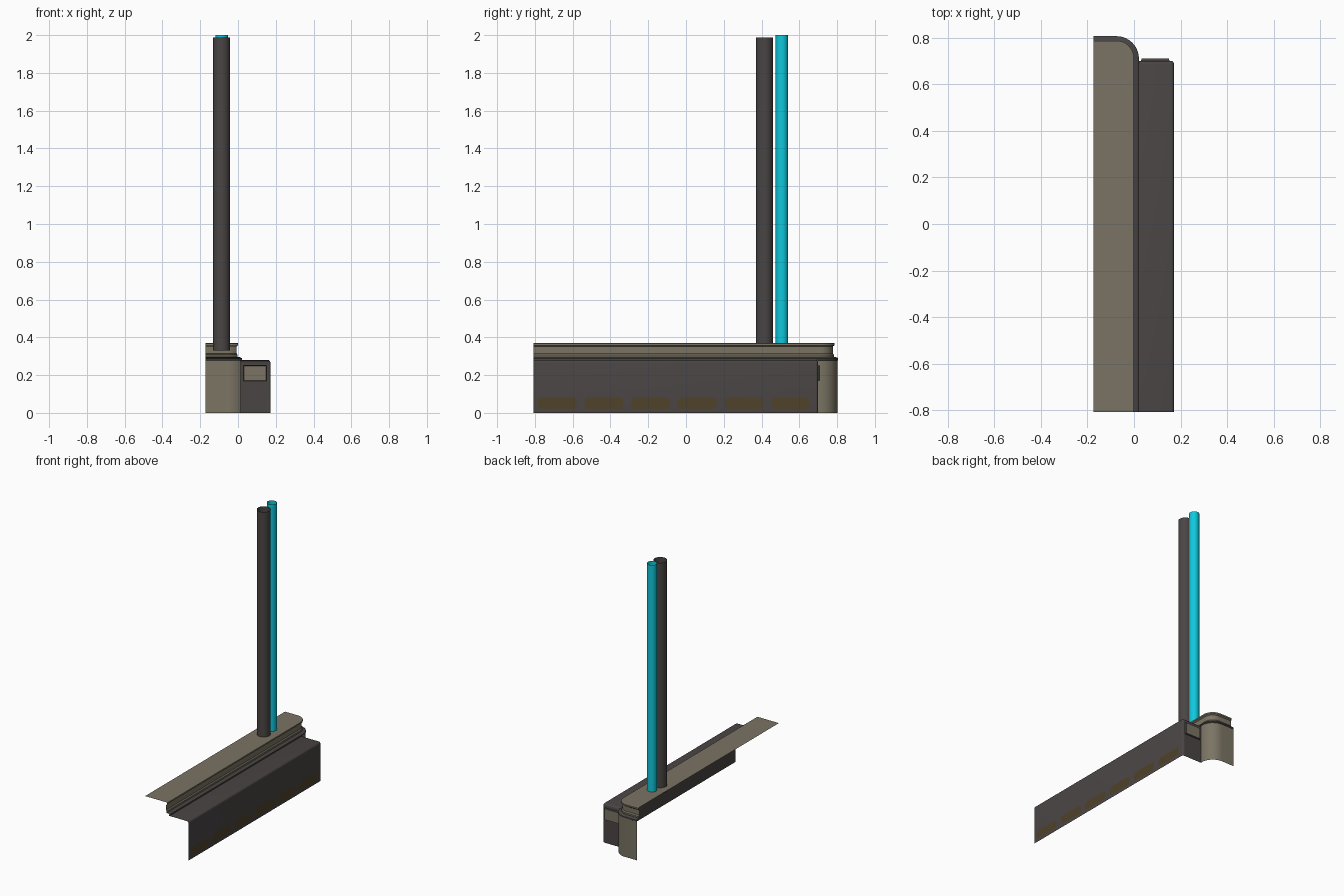
import bpy, bmesh, math
from mathutils import Vector, Matrix

if "Cube" in bpy.data.objects:
    bpy.data.objects.remove(bpy.data.objects["Cube"])


def material(name, rgb):
    m = bpy.data.materials.new(name)
    m.diffuse_color = (*rgb, 1)
    m.use_nodes = True
    m.node_tree.nodes["Principled BSDF"].inputs["Base Color"].default_value = m.diffuse_color
    return m


OLIVE = material("olive_grey", (0.195, 0.175, 0.125))
DARK = material("dark_grey", (0.068, 0.060, 0.058))
CYAN = material("cyan", (0.005, 0.58, 0.72))
BROWN = material("brown", (0.078, 0.054, 0.022))
LEFT, FRONT = -0.173, -0.807


def finish(name, bm, mats, angle=35):
    me = bpy.data.meshes.new(name)
    bm.to_mesh(me)
    bm.free()
    ob = bpy.data.objects.new(name, me)
    bpy.context.collection.objects.link(ob)
    for m in mats:
        me.materials.append(m)
    bpy.ops.object.select_all(action='DESELECT')
    ob.select_set(True)
    bpy.context.view_layer.objects.active = ob
    bpy.ops.object.shade_smooth_by_angle(angle=math.radians(angle))
    return ob


def path(d, start=FRONT):
    """Right edge, rounded back corner and back edge, pushed out by d."""
    r = 0.075 + d
    pts = [(d, start)]
    for k in range(11):
        a = math.radians(9 * k)
        pts.append((-0.075 + r * math.cos(a), 0.71 + r * math.sin(a)))
    return pts + [(LEFT, 0.785 + d)]


def sweep(name, profile, mats, start=FRONT, dark_from=99):
    bm = bmesh.new()
    rings = [[bm.verts.new((x, y, z)) for x, y in path(d, start)] for d, z in profile]
    for j, (a, b) in enumerate(zip(rings, rings[1:])):
        for i in range(len(a) - 1):
            f = bm.faces.new((a[i], b[i], b[i + 1], a[i + 1]))
            f.material_index = int(j >= dark_from)
    return finish(name, bm, mats)


# Moulded rim: lip, recessed band and dark ledge
sweep("rim_moulding",
      [(-0.004, 0.371), (0.001, 0.368), (0.001, 0.358), (-0.008, 0.351), (-0.008, 0.315),
       (-0.002, 0.307), (-0.002, 0.296), (0.014, 0.294), (0.021, 0.289), (0.021, 0.28),
       (0.018, 0.278)], [OLIVE, DARK], dark_from=6)

# Rounded wall below the rim at the back
sweep("back_wall", [(0.018, 0.278), (0.018, 0)], [OLIVE], start=0.70)

# Flat top plate
bm = bmesh.new()
bm.faces.new([bm.verts.new((x, y, 0.371)) for x, y in path(-0.004) + [(LEFT, FRONT)]])
finish("top_plate", bm, [OLIVE])

# Side box: open at the front, inside and below, with rounded edges
bm = bmesh.new()
bmesh.ops.create_cube(bm, size=1, matrix=Matrix.Translation((0.0925, -0.0535, 0.14))
                      @ Matrix.Diagonal((0.159, 1.507, 0.28, 1)))
bm.normal_update()
bmesh.ops.delete(bm, geom=[f for f in bm.faces if min(f.normal) < -0.5], context='FACES')
bmesh.ops.bevel(bm, geom=[e for e in bm.edges if len(e.link_faces) == 2],
                offset=0.014, segments=3, profile=0.5, affect='EDGES')
bm.normal_update()


def end_faces():
    bm.normal_update()
    return [f for f in bm.faces if f.normal.y > 0.99]


# raised panel cut into the back end
for co, no in (((0.03, 0, 0), (1, 0, 0)), ((0.152, 0, 0), (1, 0, 0)),
               ((0, 0, 0.168), (0, 0, 1)), ((0, 0, 0.252), (0, 0, 1))):
    fs = end_faces()
    geom = fs + list({e for f in fs for e in f.edges}) + list({v for f in fs for v in f.verts})
    bmesh.ops.bisect_plane(bm, geom=geom, plane_co=co, plane_no=no)
panel = [f for f in end_faces()
         if 0.03 < f.calc_center_median().x < 0.152 and 0.168 < f.calc_center_median().z < 0.252]
bmesh.ops.inset_region(bm, faces=panel, thickness=0.004, depth=0.01)
for f in panel:
    f.material_index = 1
finish("side_box", bm, [DARK, OLIVE])

# Row of chamfered plates low on the side
bm = bmesh.new()
for k in range(6):
    cy, cz, w, h, c = -0.682 + 0.2475 * k, 0.051, 0.102, 0.03, 0.014
    pts = [(-w + c, -h), (w - c, -h), (w, -h + c), (w, h - c),
           (w - c, h), (-w + c, h), (-w, h - c), (-w, -h + c)]
    bm.faces.new([bm.verts.new((0.173, cy + y, cz + z)) for y, z in pts])
finish("side_plates", bm, [BROWN])


# Open upright tubes
def tube(name, y, r, z0, z1, mat):
    bm = bmesh.new()
    bmesh.ops.create_cone(bm, cap_ends=False, segments=24, radius1=r, radius2=r, depth=z1 - z0,
                          matrix=Matrix.Translation((-0.087, y, (z0 + z1) / 2)))
    finish(name, bm, [mat])


tube("dark_pole", 0.416, 0.045, 0.33, 1.987, DARK)
tube("cyan_pole", 0.508, 0.033, 0.34, 2.0, CYAN)
